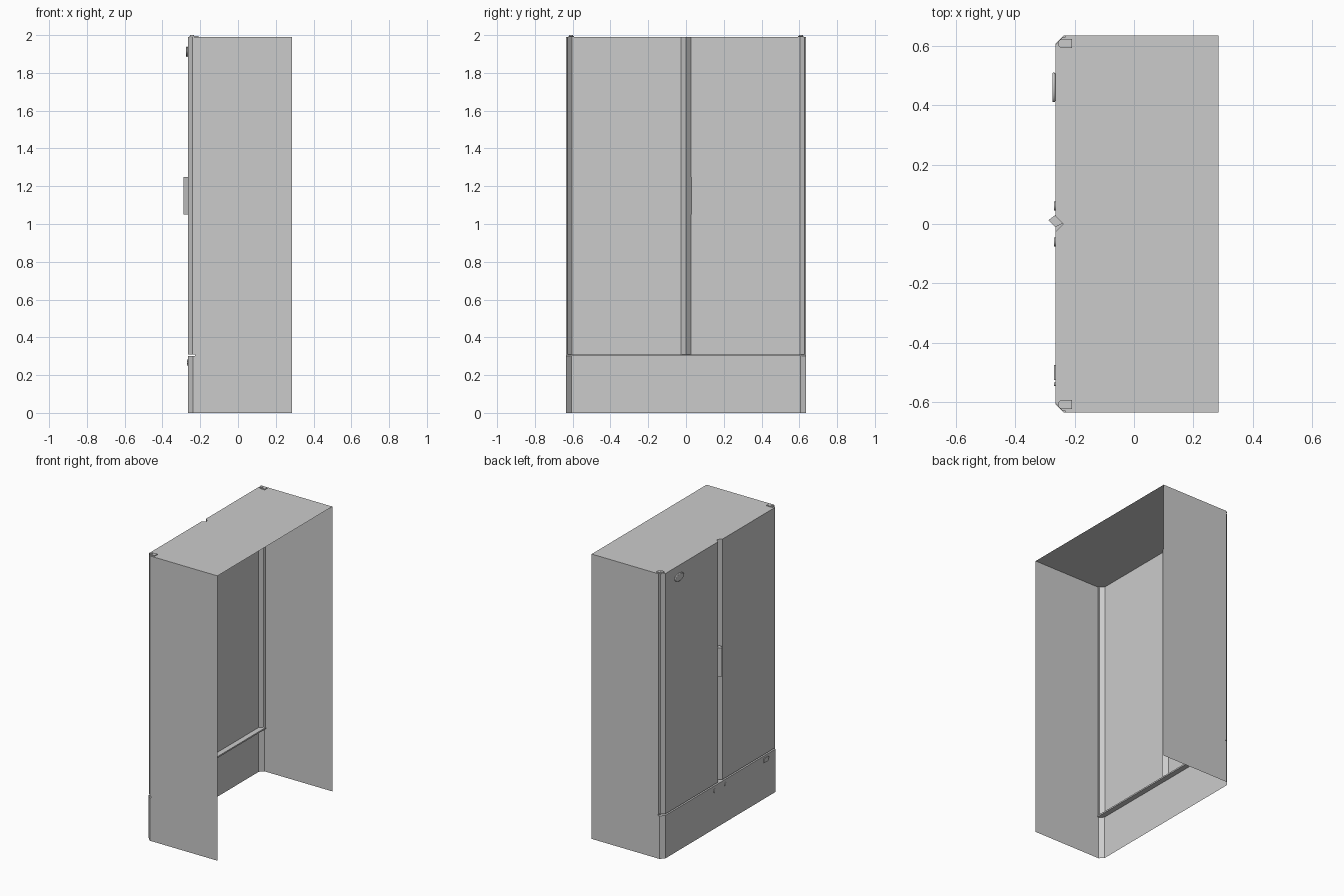
import bpy, bmesh, math

cube = bpy.data.objects.get("Cube")
if cube:
    bpy.data.objects.remove(cube, do_unlink=True)

grey = bpy.data.materials.new("light grey")
grey.use_nodes = True
grey.diffuse_color = (0.6, 0.6, 0.6, 1)
grey.node_tree.nodes["Principled BSDF"].inputs["Base Color"].default_value = (0.6, 0.6, 0.6, 1)

FRONT, BACK, SIDE = -0.265, 0.285, 0.634
SEAM_LOW, SEAM_HIGH, TOP = 0.30, 0.31, 1.99
RECESS = -0.228


def finish(name, bm):
    mesh = bpy.data.meshes.new(name)
    bm.to_mesh(mesh)
    bm.free()
    mesh.materials.append(grey)
    obj = bpy.data.objects.new(name, mesh)
    bpy.context.collection.objects.link(obj)
    return obj


def sheet(name, plan, z, up=True):
    """Flat panel from a plan outline."""
    bm = bmesh.new()
    face = bm.faces.new([bm.verts.new((x, y, z)) for x, y in plan])
    face.normal_update()
    if (face.normal.z > 0) != up:
        face.normal_flip()
    return finish(name, bm)


def wall(name, plan, z0, z1):
    """Open upright sheet following a plan path."""
    bm = bmesh.new()
    low = [bm.verts.new((x, y, z0)) for x, y in plan]
    high = [bm.verts.new((x, y, z1)) for x, y in plan]
    for i in range(len(plan) - 1):
        bm.faces.new((low[i], low[i + 1], high[i + 1], high[i]))
    return finish(name, bm)


def prism(name, plan, z0, z1):
    """Closed upright block from a plan outline."""
    bm = bmesh.new()
    face = bm.faces.new([bm.verts.new((x, y, z0)) for x, y in plan])
    new = bmesh.ops.extrude_face_region(bm, geom=[face])["geom"]
    bmesh.ops.translate(bm, vec=(0, 0, z1 - z0),
                        verts=[v for v in new if isinstance(v, bmesh.types.BMVert)])
    bmesh.ops.recalc_face_normals(bm, faces=bm.faces)
    return finish(name, bm)


def oval(name, y, z, half_y, half_z, depth, bevel=0.0):
    """Shallow oval disc on the door face."""
    bpy.ops.mesh.primitive_cylinder_add(vertices=24, radius=1, depth=1,
                                        location=(FRONT - depth / 2, y, z),
                                        rotation=(0, math.pi / 2, 0))
    obj = bpy.context.object
    obj.name = name
    obj.scale = (half_z, half_y, depth)
    bpy.ops.object.transform_apply(location=False, rotation=True, scale=True)
    obj.data.materials.append(grey)
    if bevel:
        mod = obj.modifiers.new("rounded rim", "BEVEL")
        mod.width, mod.segments, mod.limit_method = bevel, 2, "ANGLE"
    bpy.ops.object.shade_smooth_by_angle()
    return obj


# Plan outlines, running from the rear edge on +y round to the rear edge on -y
half_base = [(BACK, SIDE), (-0.238, SIDE), (FRONT, 0.607)]
half_upper = [(BACK, SIDE), (-0.232, SIDE), (-0.232, 0.628), (-0.241, 0.628),
              (FRONT, 0.603), (FRONT, 0.027)]


def mirrored(half):
    return [(x, -y) for x, y in reversed(half)]


base_plan = half_base + mirrored(half_base)
upper_plan = half_upper + [(-0.238, 0)] + mirrored(half_upper)
seam_plan = [(BACK, SIDE), (RECESS, SIDE), (RECESS, -SIDE), (BACK, -SIDE)]
inner_edge = [(RECESS, -SIDE), (RECESS, SIDE)]

# Cabinet shell, open at the rear and underneath
wall("lower_panel", base_plan, 0, SEAM_LOW)
wall("seam_recess", seam_plan, SEAM_LOW, SEAM_HIGH)
wall("doors_and_sides", upper_plan, SEAM_HIGH, TOP)
sheet("lower_panel_ledge", base_plan[1:-1] + inner_edge, SEAM_LOW)
sheet("door_ledge", upper_plan[1:-1] + inner_edge, SEAM_HIGH, up=False)
sheet("top_panel", upper_plan, TOP)

# Handle set cornerwise in the groove between the doors
prism("handle", [(-0.265, 0.03), (-0.288, 0.013), (-0.265, -0.01), (-0.238, 0.003)],
      1.05, 1.25)

# Hinge caps with pins on the top corners
for side, label in ((1, "left"), (-1, "right")):
    cy, r = side * 0.608, 0.015
    arc = [(-0.241 + r * math.cos(a), cy + r * math.sin(a))
           for a in (math.pi / 2 + math.pi * i / 10 for i in range(11))]
    prism(label + "_hinge_cap", [(-0.208, cy + r)] + arc + [(-0.208, cy - r)], TOP, 1.996)
    pin = [(-0.243 + 0.011 * math.cos(a), cy + 0.011 * math.sin(a))
           for a in (math.tau * i / 16 for i in range(16))]
    prism(label + "_hinge_pin", pin, TOP, 2.0)

# Door badge, small sockets and nameplate
oval("door_badge", 0.46, 1.912, 0.05, 0.027, 0.01, bevel=0.004)
for side, label in ((1, "left"), (-1, "right")):
    oval(label + "_socket", side * 0.06, 0.265, 0.015, 0.015, 0.004)
prism("nameplate", [(FRONT, -0.475), (-0.27, -0.475), (-0.27, -0.525), (FRONT, -0.525)],
      0.253, 0.283)
oval("indicator_dot", -0.54, 0.268, 0.006, 0.006, 0.004)
